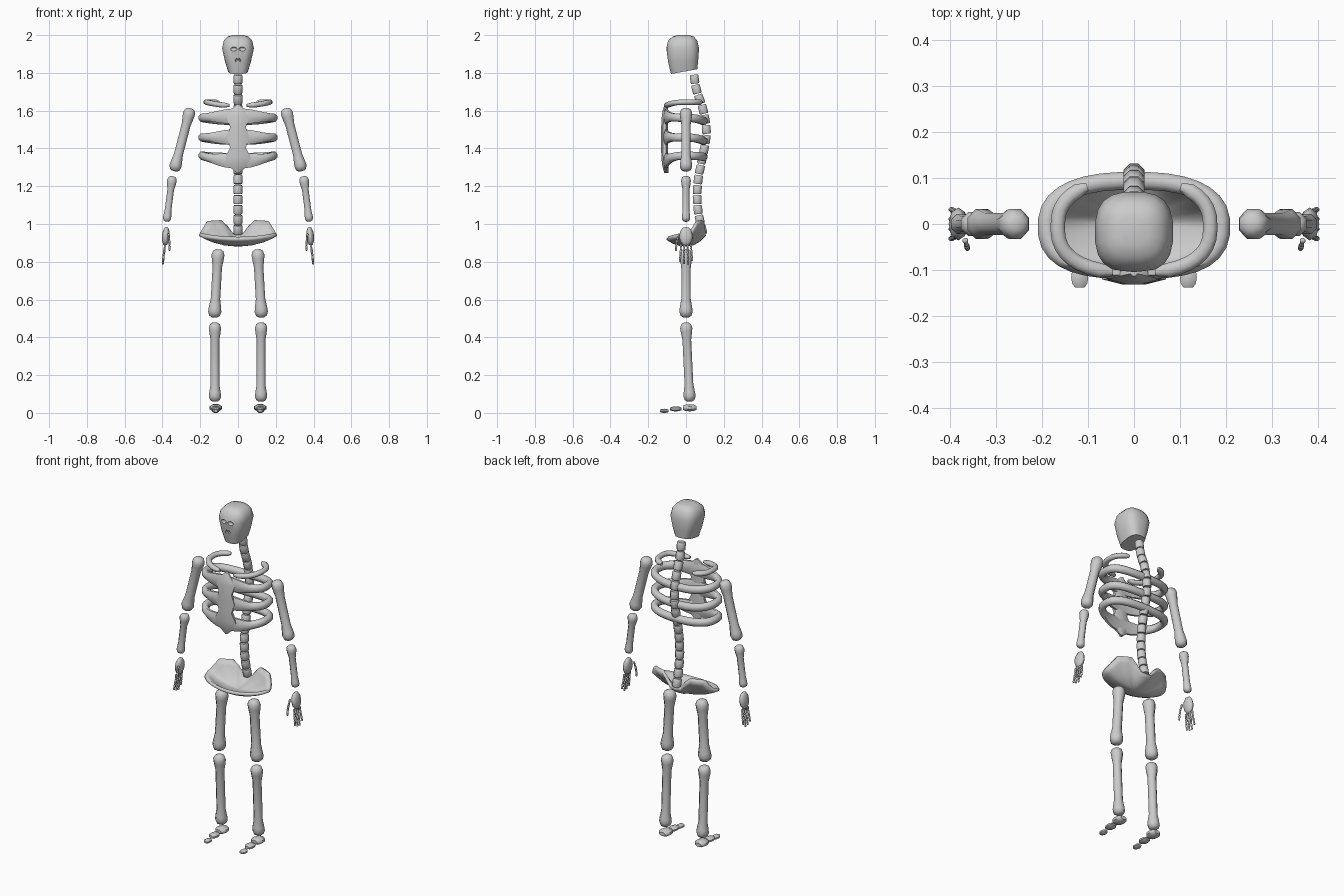
import bpy, bmesh, math
from mathutils import Vector

if "Cube" in bpy.data.objects:
    bpy.data.objects.remove(bpy.data.objects["Cube"])


def section(c, u, v, ru, rv, n=8, p=1.0):
    """Closed (super)elliptical cross-section around c."""
    pts = []
    for i in range(n):
        a = 2 * math.pi * (i + 0.5) / n
        ca, sa = math.cos(a), math.sin(a)
        ca, sa = math.copysign(abs(ca) ** p, ca), math.copysign(abs(sa) ** p, sa)
        pts.append(Vector(c) + Vector(u) * ru * ca + Vector(v) * rv * sa)
    return pts


def loft(name, rings, closed=False):
    """Skin a list of equal-length rings."""
    bm = bmesh.new()
    vs = [[bm.verts.new(p) for p in r] for r in rings]
    n = len(vs[0])
    pairs = list(zip(vs, vs[1:])) + ([(vs[-1], vs[0])] if closed else [])
    for a, b in pairs:
        for i in range(n):
            j = (i + 1) % n
            bm.faces.new((a[i], a[j], b[j], b[i]))
    if not closed:
        bm.faces.new(vs[0])
        bm.faces.new(vs[-1])
    bmesh.ops.recalc_face_normals(bm, faces=bm.faces)
    me = bpy.data.meshes.new(name)
    bm.to_mesh(me)
    bm.free()
    ob = bpy.data.objects.new(name, me)
    bpy.context.collection.objects.link(ob)
    return ob


def bone(name, a, b, r1, rs, r2):
    """Shaft with a knobbed end at a and b."""
    a, b = Vector(a), Vector(b)
    d = (b - a).normalized()
    u = d.cross(Vector((0, 1, 0))).normalized()
    v = d.cross(u)
    knob = [(0, 0.4), (0.25, 0.8), (0.8, 1), (1.4, 0.93)]
    st = [(k * r1, f * r1) for k, f in knob] + [(2.6 * r1, rs)]
    L = (b - a).length
    st += [(L - 2.6 * r2, rs)] + [(L - k * r2, f * r2) for k, f in reversed(knob)]
    return loft(name, [section(a + d * t, u, v, r, r) for t, r in st])


def blob(name, c, size, rot=(0, 0, 0), seg=8):
    bpy.ops.mesh.primitive_uv_sphere_add(segments=seg, ring_count=6, radius=1, location=c, rotation=rot)
    ob = bpy.context.object
    ob.name = name
    ob.scale = size
    return ob


X, Y, Z = (1, 0, 0), (0, 1, 0), (0, 0, 1)

# Skull: stacked rounded-square rings, jaw rim tilted
rings = []
for z, hx, y0, y1, tilt in [(1.807, .052, -.08, .06, .18), (1.86, .069, -.095, .065, .05),
                            (1.93, .085, -.105, .07, 0), (1.97, .076, -.096, .06, 0),
                            (1.992, .056, -.072, .042, 0), (2.0, .03, -.045, .015, 0)]:
    r = section((0, (y0 + y1) / 2, z), X, Y, hx, (y1 - y0) / 2, 20, 0.72)
    for p in r:
        p.z += tilt * (p.y + .01)
    rings.append(r)
skull = loft("skull", rings)

# Eye sockets and nostrils
for s in (-1, 1):
    for nm, c, size, rot in [("eye", (s * .023, -.105, 1.926), (.019, .012, .012), 0),
                             ("nostril", (s * .009, -.097, 1.868), (.005, .012, .011), s * -.4)]:
        cut = blob(nm + "_cutter", c, size, (0, rot, 0), 12)
        cut.hide_render = True
        cut.hide_set(True)
        m = skull.modifiers.new(nm, 'BOOLEAN')
        m.operation = 'DIFFERENCE'
        m.object = cut

# Spine: vertebrae placed along an S-shaped path
path = [(.042, 1.79), (.053, 1.71), (.09, 1.615), (.111, 1.50), (.105, 1.44), (.085, 1.342),
        (.063, 1.236), (.058, 1.146), (.063, 1.066), (.08, .99), (.092, .94)]


def spine(z):
    for (y0, z0), (y1, z1) in zip(path, path[1:]):
        if z >= z1:
            break
    return Vector((0, y0 + (y1 - y0) * (z0 - z) / (z0 - z1), z))


N = 16
step = (1.79 - .94) / N
for i in range(N):
    a, b = spine(1.79 - i * step), spine(1.79 - (i + .88) * step)
    d = (b - a).normalized()
    v = d.cross(Vector(X))
    loft("vertebra", [section(a.lerp(b, t), X, v, r, r)
                      for t, r in ((0, .022), (.12, .025), (.88, .025), (1, .022))])


# Rib cage
def rib_point(t, hx):
    c, s = math.cos(t), math.sin(t)
    return Vector((hx * math.copysign(abs(c) ** .8, c),
                   -.006 + .1 * math.copysign(abs(s) ** .8, s), 0))


def rib_ring(t, hx, z, ru, rv):
    p, q = rib_point(t - .02, hx), rib_point(t + .02, hx)
    d = (q - p).normalized()
    c = rib_point(t, hx)
    c.z = z
    return section(c, (d.y, -d.x, 0), Z, ru, rv)


for zf, zs, zb in [(1.57, 1.562, 1.545), (1.46, 1.458, 1.44), (1.335, 1.362, 1.355)]:
    rr = []
    for i in range(32):
        t = 2 * math.pi * (i + .5) / 32
        f, b = max(0, -math.sin(t)), max(0, math.sin(t))
        z = zs + (zf - zs) * f ** 2 + (zb - zs) * b ** 2
        rr.append(rib_ring(t, .19, z, .021 - .006 * f ** 4, .023 + .022 * f ** 6))
    loft("rib", rr, closed=True)

# Breastbone: a flat plate that swells at every rib
loft("breastbone", [section((0, y, z), X, Y, w, h) for z, w, y, h in [
    (1.632, .008, -.104, .010), (1.60, .045, -.110, .015), (1.565, .065, -.112, .018),
    (1.512, .045, -.114, .019), (1.46, .065, -.114, .019), (1.405, .045, -.114, .019),
    (1.35, .075, -.113, .019), (1.305, .05, -.109, .017), (1.27, .008, -.104, .012)]])

# Pelvis: shallow dish with two raised wings at the back
rim = [(0, .945), (.03, .945), (.06, .985), (.09, 1.017), (.165, 1.012), (.205, .945)]


def rim_z(x, y):
    x = abs(x)
    if y <= 0:
        return .925 + .02 * (x / .205) ** 2
    for (x0, z0), (x1, z1) in zip(rim, rim[1:]):
        if x <= x1:
            return z0 + (z1 - z0) * (x - x0) / (x1 - x0)
    return .945


rings = []
for k in (.05, .35, .65, .87, 1):
    r = []
    for i in range(40):
        t = 2 * math.pi * i / 40
        x, y = .203 * math.cos(t), .1 * math.sin(t)
        r.append(Vector((x * k, y * k, .89 + (rim_z(x, y) - .89) * k ** 2.2)))
    rings.append(r)
pelvis = loft("pelvis", rings)
bm = bmesh.new()
bm.from_mesh(pelvis.data)
bm.faces.ensure_lookup_table()
bmesh.ops.delete(bm, geom=[bm.faces[len(bm.faces) - 1]], context='FACES_ONLY')
bmesh.ops.recalc_face_normals(bm, faces=bm.faces)
bm.to_mesh(pelvis.data)
bm.free()
m = pelvis.modifiers.new("thickness", 'SOLIDIFY')
m.thickness = .018
m.offset = 0

# Paired parts
for s in (-1, 1):
    # Collar arc, open at both ends
    cr = []
    for i in range(15):
        t = -1.37 + (1.0 + 1.37) * i / 14
        e = .55 if i in (0, 14) else 1
        f = max(0, -math.sin(t))
        cr.append([Vector((s * p.x, p.y, p.z)) for p in
                   rib_ring(t, .166, 1.645 - .018 * f ** 2, .017 * e, .015 * e)])
    loft("collar_bone", cr)

    # Arm
    bone("upper_arm", (s * .252, 0, 1.612), (s * .338, 0, 1.28), .035, .026, .035)
    bone("forearm", (s * .347, 0, 1.253), (s * .378, 0, 1.013), .028, .019, .024)
    blob("palm", (s * .382, 0, .935), (.021, .036, .051), (0, s * -.08, 0))
    for i in range(4):
        y = -.026 + .0173 * i
        end = (.80, .788, .785, .805)[i]
        pts = [(.386 + .012 * k / 3, y * (1 + .08 * k), .893 + (end - .893) * k / 3) for k in range(4)]
        for p, q in zip(pts, pts[1:]):
            bone("finger", (s * p[0], p[1], p[2]), (s * q[0], q[1], q[2]), .0065, .0045, .0058)
    thumb = [(.367, -.034, .95), (.364, -.047, .915), (.362, -.052, .885), (.362, -.053, .858)]
    for p, q in zip(thumb, thumb[1:]):
        bone("thumb", (s * p[0], p[1], p[2]), (s * q[0], q[1], q[2]), .0065, .0045, .0058)

    # Leg
    bone("thigh_bone", (s * .104, 0, .866), (s * .125, 0, .505), .037, .027, .038)
    bone("shin_bone", (s * .122, 0, .478), (s * .122, .02, .06), .035, .025, .035)

    # Foot: heel, midfoot and toe, rounded blocks lofted along y
    for nm, y0, y1, w, z0, z1 in [("heel", .055, -.016, .036, .008, .046),
                                  ("midfoot", -.024, -.084, .027, .008, .034),
                                  ("toe", -.092, -.138, .02, 0, .022)]:
        loft(nm, [section((s * .118, y0 + (y1 - y0) * t, (z0 + z1) / 2), X, Z,
                          w * k, (z1 - z0) / 2 * 1.08 * k)
                  for t, k in ((0, .55), (.2, .9), (.5, 1), (.8, .9), (1, .55))])

# Smooth shading with sharp edges kept
bpy.ops.object.select_all(action='DESELECT')
for ob in bpy.context.scene.objects:
    if ob.type == 'MESH' and not ob.hide_render:
        ob.select_set(True)
        bpy.context.view_layer.objects.active = ob
bpy.ops.object.shade_smooth_by_angle(angle=math.radians(50))
